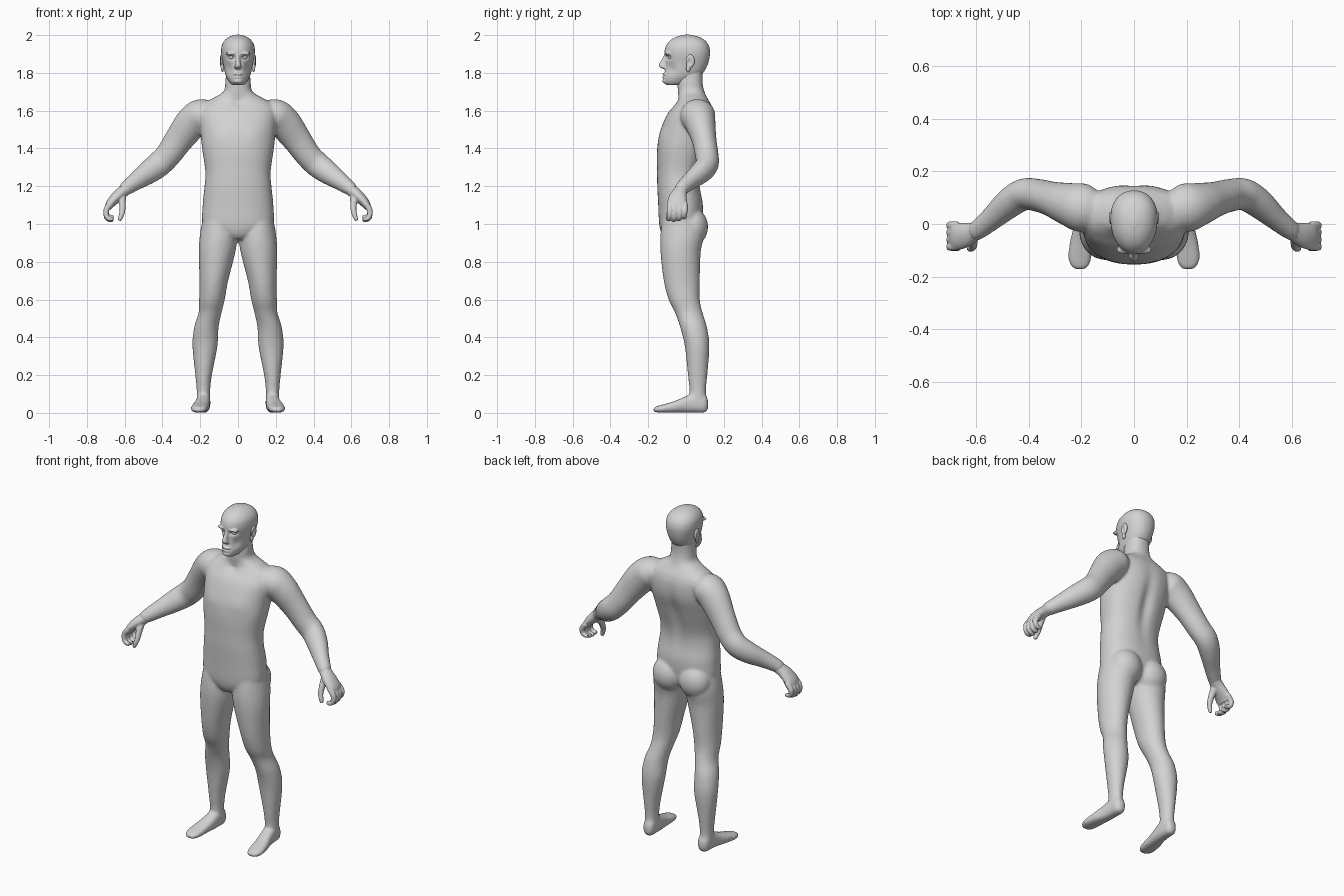
import bpy, bmesh, math
from mathutils import Vector, Matrix

skin = bpy.data.materials.new("plain_grey")
skin.diffuse_color = (0.65, 0.65, 0.65, 1)


def spline(pts, steps=5):
    """Smooth run of sections through the given ones."""
    P = [Vector(p) for p in pts]
    P = [2 * P[0] - P[1]] + P + [2 * P[-1] - P[-2]]
    out = []
    for i in range(1, len(P) - 2):
        a, b, c, d = P[i - 1:i + 3]
        for k in range(steps):
            t = k / steps
            out.append(0.5 * (2 * b + (c - a) * t + (2 * a - 5 * b + 4 * c - d) * t * t
                              + (3 * b - a - 3 * c + d) * t ** 3))
    return out + [P[-2]]


def loft(bm, pts, axis=None, ref=(1, 0, 0), side=1, power=2.0, egg=0.0, n=28):
    """Closed skin over sections (x, y, z, half width, half depth)."""
    secs = spline([Vector(p).to_tuple() for p in pts])
    pos = [Vector(s[:3]) for s in secs]
    rings = []
    for i, s in enumerate(secs):
        t = Vector(axis) if axis else pos[min(i + 1, len(pos) - 1)] - pos[max(i - 1, 0)]
        t.normalize()
        u = Vector(ref)
        u = (u - t * u.dot(t)).normalized()
        v = t.cross(u)
        ring = []
        for k in range(n):
            a = 2 * math.pi * k / n
            c, w = math.cos(a), math.sin(a)
            cx = math.copysign(abs(c) ** (2 / power), c) * (1 + egg * w)
            wy = math.copysign(abs(w) ** (2 / power), w)
            p = pos[i] + u * cx * max(s[3], 0.003) + v * wy * max(s[4], 0.003)
            ring.append(bm.verts.new((p.x * side, p.y, p.z)))
        rings.append(ring)
    for r, q in zip(rings, rings[1:]):
        for k in range(n):
            bm.faces.new((r[k], r[(k + 1) % n], q[(k + 1) % n], q[k]))
    bm.faces.new(rings[0])
    bm.faces.new(rings[-1])


def upright(rows, cx=0.0):
    """Rows (z, x centre, half width, front y, back y) to sections."""
    return [(x, (f + b) / 2, z, w, (b - f) / 2) for z, x, w, f, b in rows]


def blob(bm, centre, size):
    m = Matrix.Translation(centre) @ Matrix.Diagonal((*size, 1))
    bmesh.ops.create_uvsphere(bm, u_segments=24, v_segments=16, radius=1, matrix=m)


def finish(name, bm, voxel, smooth, dents=()):
    """Fuse overlapping pieces into one smooth skin, then press soft dents."""
    bmesh.ops.recalc_face_normals(bm, faces=bm.faces)
    me = bpy.data.meshes.new(name)
    bm.to_mesh(me)
    bm.free()
    ob = bpy.data.objects.new(name, me)
    bpy.context.collection.objects.link(ob)
    r = ob.modifiers.new("fuse", 'REMESH')
    r.mode = 'VOXEL'
    r.voxel_size = voxel
    s = ob.modifiers.new("soften", 'SMOOTH')
    s.factor, s.iterations = 0.5, smooth
    dg = bpy.context.evaluated_depsgraph_get()
    new = bpy.data.meshes.new_from_object(ob.evaluated_get(dg))
    ob.modifiers.clear()
    ob.data = new
    for c, rad, push in dents:
        for v in new.vertices:
            d = sum(((v.co[i] - c[i]) / rad[i]) ** 2 for i in range(3))
            if d < 6:
                v.co += Vector(push) * math.exp(-d)
    new.materials.clear()
    new.materials.append(skin)
    new.shade_smooth()
    return ob


# Body: torso and neck
bm = bmesh.new()
loft(bm, upright([
    (0.92, 0, 0.05, -0.11, 0.03), (0.95, 0, 0.12, -0.13, 0.07), (1.00, 0, 0.185, -0.142, 0.085),
    (1.10, 0, 0.187, -0.147, 0.09), (1.20, 0, 0.177, -0.152, 0.075), (1.28, 0, 0.173, -0.153, 0.08),
    (1.40, 0, 0.190, -0.152, 0.115), (1.50, 0, 0.200, -0.132, 0.145), (1.58, 0, 0.205, -0.10, 0.148),
    (1.63, 0, 0.190, -0.062, 0.135), (1.665, 0, 0.135, -0.042, 0.115), (1.70, 0, 0.078, -0.043, 0.098),
    (1.75, 0, 0.067, -0.045, 0.088), (1.82, 0, 0.063, -0.04, 0.09)]),
    axis=(0, 0, 1), power=2.3, n=48)
for s in (1, -1):
    # Buttocks
    blob(bm, (0.088 * s, 0.035, 0.985), (0.095, 0.082, 0.10))
    # Legs
    loft(bm, upright([
        (1.06, 0.10, 0.080, -0.12, 0.07), (0.95, 0.102, 0.099, -0.135, 0.095),
        (0.85, 0.111, 0.097, -0.135, 0.078), (0.70, 0.128, 0.076, -0.118, 0.073),
        (0.60, 0.138, 0.068, -0.092, 0.073), (0.53, 0.148, 0.061, -0.058, 0.088),
        (0.45, 0.168, 0.065, -0.03, 0.112), (0.35, 0.175, 0.066, -0.006, 0.124),
        (0.20, 0.182, 0.044, 0.01, 0.113), (0.12, 0.183, 0.036, 0.018, 0.106),
        (0.04, 0.183, 0.036, 0.015, 0.112)]), axis=(0, 0, 1), side=s)
    # Feet
    loft(bm, [(0.18, 0.118, 0.045, 0.014, 0.02), (0.182, 0.10, 0.05, 0.032, 0.048),
              (0.183, 0.05, 0.055, 0.037, 0.054), (0.187, 0.0, 0.045, 0.039, 0.044),
              (0.198, -0.06, 0.032, 0.044, 0.031), (0.205, -0.12, 0.023, 0.045, 0.022),
              (0.206, -0.155, 0.019, 0.037, 0.016), (0.206, -0.173, 0.017, 0.02, 0.01)],
         axis=(0, -1, 0), side=s, power=2.5)
    # Arms
    loft(bm, [(0.12, 0.05, 1.60, 0.06, 0.05), (0.19, 0.06, 1.58, 0.092, 0.085),
              (0.245, 0.075, 1.535, 0.082, 0.088), (0.31, 0.095, 1.45, 0.066, 0.077),
              (0.37, 0.11, 1.365, 0.062, 0.069), (0.42, 0.112, 1.315, 0.06, 0.068),
              (0.475, 0.078, 1.273, 0.056, 0.062), (0.535, 0.025, 1.23, 0.045, 0.049),
              (0.59, -0.02, 1.19, 0.038, 0.038), (0.61, -0.03, 1.172, 0.035, 0.032)],
         ref=(0, 1, 0), side=s)
finish("body", bm, 0.008, 7, [
    ((0, 0.12, 1.38), (0.035, 0.08, 0.16), (0, -0.018, 0)),       # spine furrow
    ((0.085, -0.13, 1.47), (0.07, 0.05, 0.05), (0, -0.006, 0)),   # chest
    ((-0.085, -0.13, 1.47), (0.07, 0.05, 0.05), (0, -0.006, 0)),
    ((0, -0.06, 1.645), (0.03, 0.04, 0.02), (0, 0.012, 0)),       # throat notch
])

# Head: skull and jaw
bm = bmesh.new()
loft(bm, upright([
    (1.735, 0, 0.028, -0.100, -0.03), (1.75, 0, 0.044, -0.119, 0.02), (1.78, 0, 0.062, -0.119, 0.07),
    (1.81, 0, 0.071, -0.112, 0.098), (1.85, 0, 0.079, -0.108, 0.117), (1.89, 0, 0.087, -0.113, 0.126),
    (1.92, 0, 0.089, -0.113, 0.127), (1.95, 0, 0.084, -0.103, 0.118), (1.975, 0, 0.068, -0.080, 0.097),
    (1.992, 0, 0.044, -0.048, 0.065), (2.002, 0, 0.012, -0.01, 0.022)]),
    axis=(0, 0, 1), power=2.15, egg=0.1, n=40)
# Nose
loft(bm, [(0, -0.104, 1.90, 0.010, 0.010), (0, -0.115, 1.868, 0.011, 0.016),
          (0, -0.123, 1.842, 0.016, 0.021), (0, -0.119, 1.830, 0.020, 0.019),
          (0, -0.11, 1.820, 0.013, 0.010)], axis=(0, 0, 1), n=16)
# Lips and chin
blob(bm, (0, -0.112, 1.793), (0.026, 0.014, 0.008))
blob(bm, (0, -0.112, 1.777), (0.023, 0.014, 0.008))
blob(bm, (0, -0.108, 1.757), (0.025, 0.017, 0.014))
# Brows
for s in (1, -1):
    blob(bm, (0.033 * s, -0.097, 1.902), (0.034, 0.018, 0.010))
finish("head", bm, 0.0045, 3, [
    c for s in (1, -1) for c in (
        ((0.034 * s, -0.10, 1.882), (0.02, 0.04, 0.012), (0, 0.016, 0)),     # eye sockets
        ((0.05 * s, -0.085, 1.82), (0.02, 0.04, 0.028), (-0.004 * s, 0.006, 0)))  # cheeks
] + [((0, -0.12, 1.785), (0.024, 0.03, 0.004), (0, 0.006, 0))])              # mouth line

for s, tag in ((1, "left"), (-1, "right")):
    # Eyeballs
    bm = bmesh.new()
    blob(bm, (0.034 * s, -0.081, 1.882), (0.015, 0.015, 0.012))
    finish("eye_" + tag, bm, 0.003, 1)

    # Ears with a hollow
    bm = bmesh.new()
    blob(bm, (0.088 * s, 0.022, 1.862), (0.011, 0.024, 0.036))
    blob(bm, (0.083 * s, 0.012, 1.825), (0.009, 0.013, 0.022))
    finish("ear_" + tag, bm, 0.004, 2,
           [((0.099 * s, 0.017, 1.858), (0.01, 0.012, 0.02), (-0.011 * s, 0, 0))])

    # Hands: palm, curled fingers, thumb
    bm = bmesh.new()
    loft(bm, [(0.575, -0.008, 1.202, 0.034, 0.034), (0.605, -0.028, 1.175, 0.036, 0.032),
              (0.64, -0.042, 1.145, 0.047, 0.030), (0.672, -0.047, 1.112, 0.052, 0.025),
              (0.688, -0.047, 1.085, 0.050, 0.018)], ref=(0, 1, 0), side=s, n=24)
    for i in range(4):
        y, drop = -0.086 + 0.027 * i, (0.0, -0.004, 0.0, 0.01)[i]
        loft(bm, [(0.672, y, 1.11, 0.015, 0.015), (0.696, y, 1.078, 0.0155, 0.0155),
                  (0.697, y - 0.002, 1.045 + drop, 0.014, 0.014),
                  (0.683, y - 0.004, 1.028 + drop, 0.013, 0.013),
                  (0.660, y - 0.006, 1.026 + drop, 0.011, 0.011)], ref=(0, 1, 0), side=s, n=14)
    loft(bm, [(0.615, -0.045, 1.15, 0.024, 0.022), (0.612, -0.068, 1.11, 0.019, 0.018),
              (0.612, -0.085, 1.07, 0.015, 0.015), (0.620, -0.093, 1.04, 0.013, 0.013),
              (0.628, -0.095, 1.018, 0.009, 0.009)], ref=(0, 1, 0), side=s, n=14)
    finish("hand_" + tag, bm, 0.004, 3)
